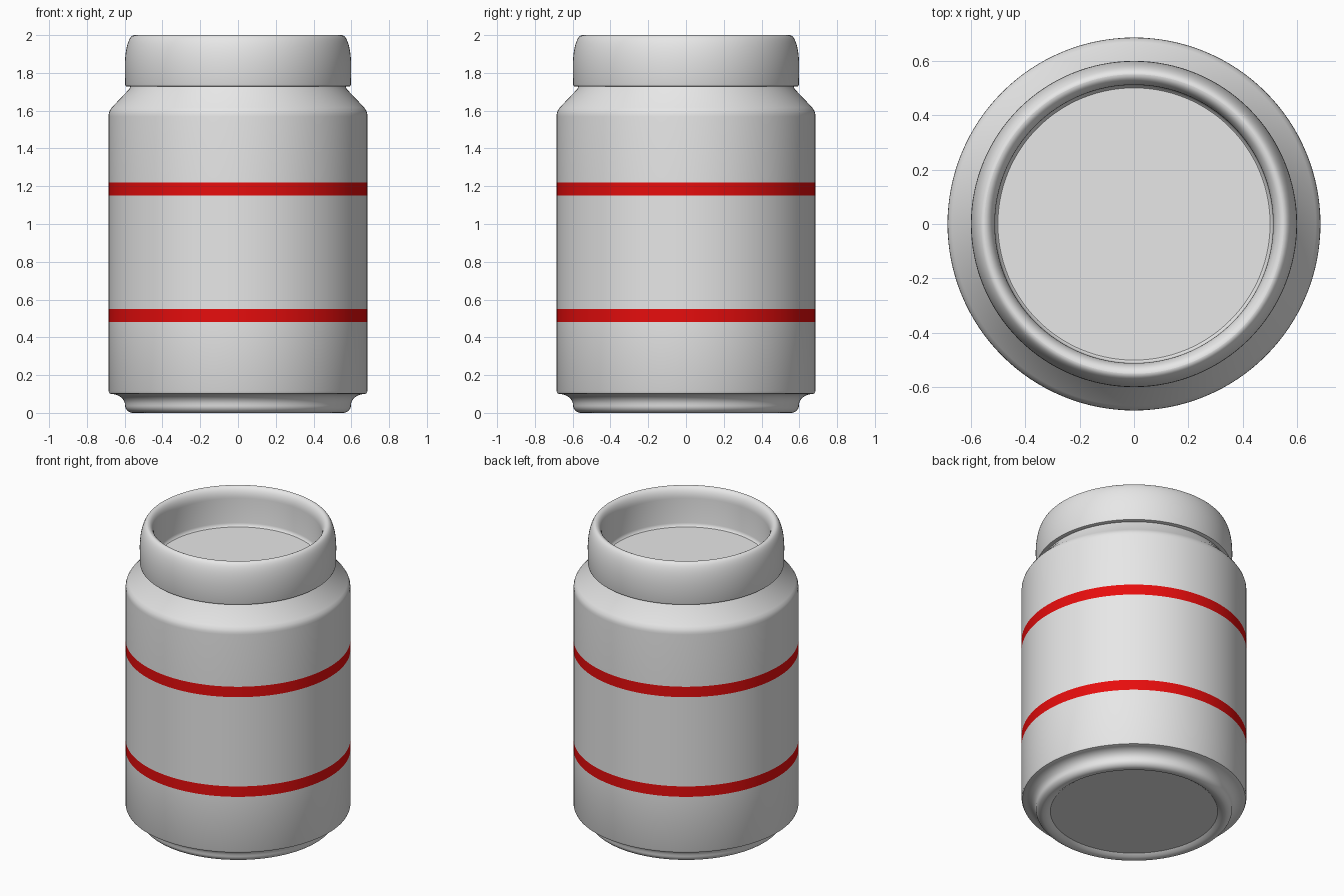
import bpy
import bmesh
import math

if "Cube" in bpy.data.objects:
    bpy.data.objects.remove(bpy.data.objects["Cube"])

SEGMENTS = 128


def material(name, color):
    m = bpy.data.materials.new(name)
    m.diffuse_color = (*color, 1.0)
    m.use_nodes = True
    m.node_tree.nodes["Principled BSDF"].inputs["Base Color"].default_value = m.diffuse_color
    return m


grey = material("light_grey", (0.8, 0.8, 0.8))
red = material("red", (0.8, 0.004, 0.004))


def arc(cx, cz, rx, rz, a0, a1, n=8):
    """Points on an elliptical arc, angles in degrees."""
    pts = []
    for i in range(n + 1):
        a = math.radians(a0 + (a1 - a0) * i / n)
        pts.append((cx + rx * math.cos(a), cz + rz * math.sin(a)))
    return pts


def lathe(name, profile, mats, bands=()):
    """Revolve an (r, z) profile running bottom/outside to top/inside."""
    bm = bmesh.new()
    rings = []
    for r, z in profile:
        if r < 1e-5:
            rings.append([bm.verts.new((0, 0, z))])
        else:
            rings.append([bm.verts.new((r * math.cos(2 * math.pi * i / SEGMENTS),
                                        r * math.sin(2 * math.pi * i / SEGMENTS), z))
                          for i in range(SEGMENTS)])
    for a, b in zip(rings, rings[1:]):
        for i in range(SEGMENTS):
            j = (i + 1) % SEGMENTS
            if len(a) == 1:
                f = bm.faces.new((a[0], b[j], b[i]))
            elif len(b) == 1:
                f = bm.faces.new((a[i], a[j], b[0]))
            else:
                f = bm.faces.new((a[i], a[j], b[j], b[i]))
            z = f.calc_center_median().z
            f.material_index = int(any(lo < z < hi for lo, hi in bands))
    bmesh.ops.recalc_face_normals(bm, faces=bm.faces)
    mesh = bpy.data.meshes.new(name)
    bm.to_mesh(mesh)
    bm.free()
    for m in mats:
        mesh.materials.append(m)
    ob = bpy.data.objects.new(name, mesh)
    bpy.context.collection.objects.link(ob)
    bpy.ops.object.select_all(action='DESELECT')
    ob.select_set(True)
    bpy.context.view_layer.objects.active = ob
    bpy.ops.object.shade_smooth_by_angle(angle=math.radians(35))
    return ob


# Jar body: slightly recessed base, rounded foot, straight wall with stripes, shoulder
stripes = [(0.48, 0.55), (1.15, 1.22)]
body = [(0, 0.02), (0.51, 0.02), (0.53, 0.005)]
body += arc(0.555, 0.04, 0.043, 0.04, -90, 0)             # foot rounding
body += arc(0.67, 0.04, 0.072, 0.06, 180, 90)             # concave step
body += [(0.68, 0.103), (0.685, 0.115)]
body += [(0.685, z) for band in stripes for z in band]
body += [(0.685, 1.57), (0.684, 1.585), (0.679, 1.6), (0.668, 1.617),
         (0.575, 1.715), (0.57, 1.73), (0, 1.73)]
lathe("jar_body", body, [grey, red], stripes)

# Lid: rounded raised rim around a sunken flat disc
lid = [(0.56, 1.727), (0.585, 1.727), (0.595, 1.73), (0.598, 1.74)]
lid += arc(0.55, 1.84, 0.049, 0.16, 0, 90, 12)            # outer rounding
lid += arc(0.55, 1.93, 0.039, 0.07, 90, 180)              # inner rounding
lid += [(0.511, 1.765), (0.508, 1.75), (0.5, 1.742), (0, 1.742)]
lathe("lid", lid, [grey])
